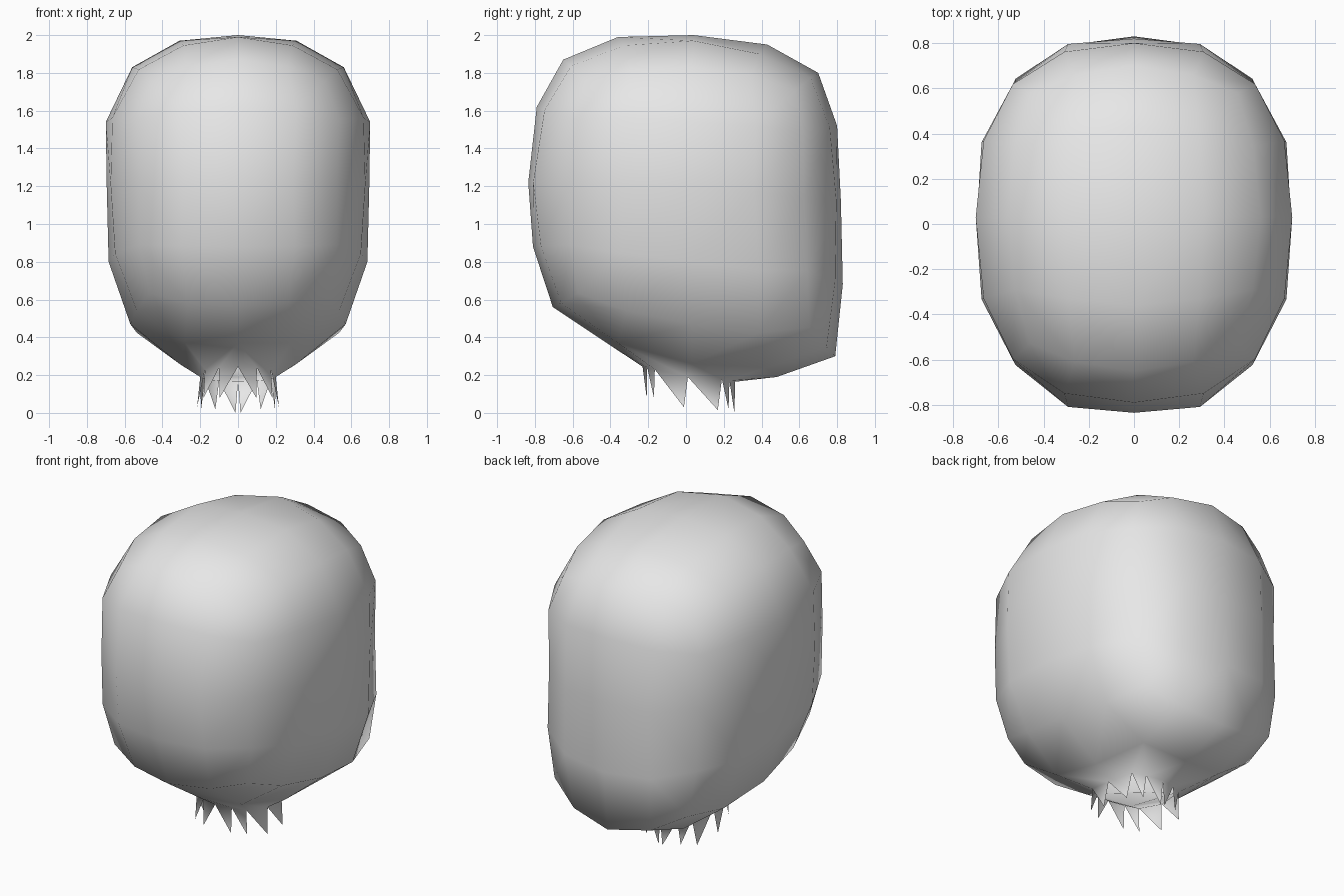
import bpy, bmesh

if "Cube" in bpy.data.objects:
    bpy.data.objects.remove(bpy.data.objects["Cube"])

grey = bpy.data.materials.new("light_grey")
grey.diffuse_color = (0.8, 0.8, 0.8, 1)
grey.use_nodes = True
grey.node_tree.nodes["Principled BSDF"].inputs["Base Color"].default_value = grey.diffuse_color

CY, CZ = 0.03, 1.15
# Profile per level, bottom to top: front (y, z), side (x, z), back (y, z)
LEVELS = [
    ((-0.705, 0.56), (0.57, 0.47), (0.79, 0.30)),
    ((-0.81, 0.88), (0.685, 0.80), (0.83, 0.68)),
    ((-0.835, 1.22), (0.695, 1.20), (0.82, 1.12)),
    ((-0.79, 1.62), (0.70, 1.54), (0.80, 1.52)),
    ((-0.65, 1.87), (0.56, 1.83), (0.70, 1.80)),
]
# Roundness by distance from the middle level: small, large, corner, drops
ROUND = [(0.42, 0.97, 0.755, 1.0, 1.0),
         (0.44, 0.95, 0.765, 0.97, 0.90),
         (0.47, 0.94, 0.82, 0.955, 0.85)]
# Grid address of each half-ring point, front to back
RING = [(0, -2), (1, -2), (2, -2), (2, -1), (2, 0), (2, 1), (2, 2), (1, 2), (0, 2)]

bm = bmesh.new()


def half_ring(k):
    (fy, fz), (sx, sz), (by, bz) = LEVELS[k]
    s, l, c, dq, dc = ROUND[abs(k - 2)]
    verts = []
    for i, j in RING:
        a, b = i, abs(j)
        if a == 2 and b == 2:
            cx, cy, f = c, c, dc
        elif a == 2:
            cx, cy, f = (l, s, dq) if b else (1, 0, 1)
        else:
            cx, cy, f = (s, l, dq) if a else (0, 1, 1)
        ey, ez = (fy, fz) if j < 0 else (by, bz)
        z = sz + cy * (ez - sz)
        verts.append(bm.verts.new((cx * sx, CY + cy * (ey - CY), CZ + (z - CZ) * f)))
    return verts


def cap(ring, inner, hole):
    grid = dict(zip(RING, ring))
    for key, co in inner.items():
        grid[key] = bm.verts.new(co)
    for i in range(2):
        for j in range(-2, 2):
            if hole and i == 0 and j in (-1, 0):
                continue
            bm.faces.new([grid[p] for p in ((i, j), (i + 1, j), (i + 1, j + 1), (i, j + 1))])
    return grid


# Side walls
rings = [half_ring(k) for k in range(5)]
for lo, hi in zip(rings, rings[1:]):
    for m in range(8):
        bm.faces.new((lo[m], lo[m + 1], hi[m + 1], hi[m]))

# Crown
cap(rings[4], {(0, -1): (0, -0.36, 1.99), (0, 0): (0, 0.04, 2.0), (0, 1): (0, 0.43, 1.95),
               (1, -1): (0.29, -0.33, 1.945), (1, 0): (0.31, 0.04, 1.97),
               (1, 1): (0.29, 0.39, 1.90)}, False)

# Underside, left open at the neck
under = cap(rings[0], {(0, -1): (0, -0.42, 0.37), (1, -1): (0.28, -0.36, 0.37),
                       (1, 0): (0.31, 0.03, 0.26), (1, 1): (0.28, 0.42, 0.24),
                       (0, 1): (0, 0.48, 0.19)}, True)

# Neck opening
NECK = [(0, -0.23, 0.245), (0.10, -0.205, 0.24), (0.175, -0.165, 0.23), (0.20, 0.01, 0.19),
        (0.175, 0.19, 0.18), (0.10, 0.23, 0.17), (0, 0.26, 0.165)]
n = [bm.verts.new(p) for p in NECK]
o = [under[p] for p in ((0, -1), (1, -1), (1, 0), (1, 1), (0, 1))]
bm.faces.new((o[0], n[0], n[1]))
for m in range(4):
    bm.faces.new((o[m], n[m + 1], n[m + 2], o[m + 1]))
bm.faces.new((o[4], n[5], n[6]))

# Jagged teeth along the neck, raked towards the back
for m, tip_z in enumerate((0.08, 0.08, 0.03, 0.015, 0.02, 0.0)):
    p = n[m].co.lerp(n[m + 1].co, 0.88)
    tip = bm.verts.new((p.x * 1.1, p.y, tip_z))
    bm.faces.new((n[m], tip, n[m + 1]))

bmesh.ops.recalc_face_normals(bm, faces=bm.faces)
# Outward check on the crown
top = max(bm.faces, key=lambda f: f.calc_center_median().z)
if top.normal.z < 0:
    bmesh.ops.reverse_faces(bm, faces=bm.faces)
for f in bm.faces:
    f.smooth = True

mesh = bpy.data.meshes.new("head_shell")
bm.to_mesh(mesh)
bm.free()
mesh.materials.append(grey)
head = bpy.data.objects.new("head_shell", mesh)
bpy.context.collection.objects.link(head)

# Mirror to the other half
mirror = head.modifiers.new("mirror", 'MIRROR')
mirror.use_axis = (True, False, False)
mirror.use_clip = True
mirror.merge_threshold = 0.001
